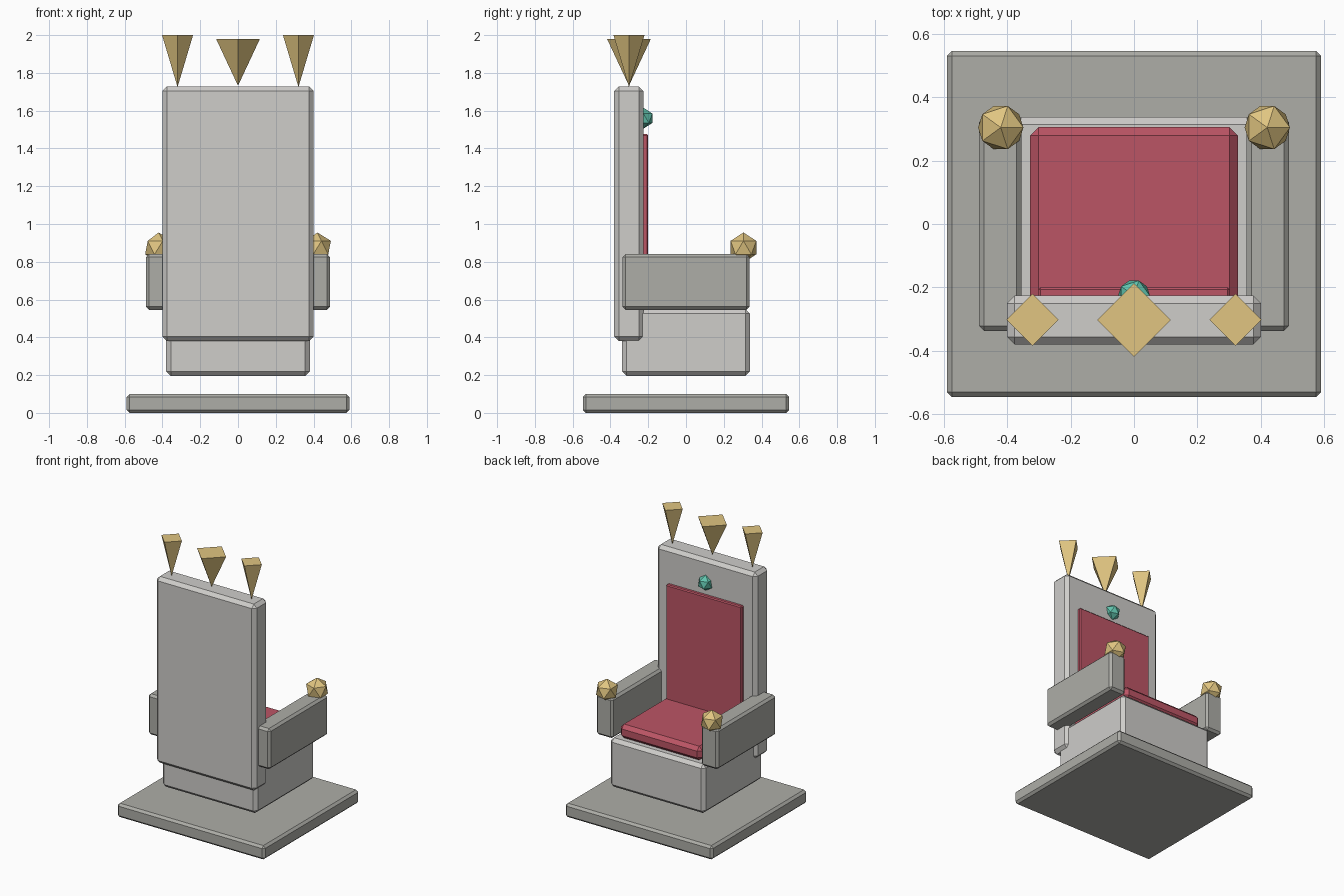
import bpy, bmesh
from mathutils import Matrix, Vector

if "Cube" in bpy.data.objects:
    bpy.data.objects.remove(bpy.data.objects["Cube"])


def material(name, rgb):
    m = bpy.data.materials.new(name)
    m.diffuse_color = (*rgb, 1)
    m.use_nodes = True
    m.node_tree.nodes["Principled BSDF"].inputs["Base Color"].default_value = m.diffuse_color
    return m


PALE = material("pale_stone", (0.62, 0.61, 0.59))
STONE = material("dark_stone", (0.42, 0.42, 0.39))
RED = material("red_cloth", (0.50, 0.09, 0.13))
GOLD = material("gold", (0.75, 0.56, 0.22))
TEAL = material("teal_gem", (0.12, 0.55, 0.42))


def finish(name, bm, mat):
    mesh = bpy.data.meshes.new(name)
    bmesh.ops.recalc_face_normals(bm, faces=bm.faces)
    bm.to_mesh(mesh)
    bm.free()
    mesh.materials.append(mat)
    ob = bpy.data.objects.new(name, mesh)
    bpy.context.collection.objects.link(ob)
    return ob


def box(name, lo, hi, bevel, mat):
    """Chamfered block between two opposite corners."""
    lo, hi = Vector(lo), Vector(hi)
    bm = bmesh.new()
    place = Matrix.Translation((lo + hi) / 2) @ Matrix.Diagonal((*(hi - lo), 1))
    bmesh.ops.create_cube(bm, size=1, matrix=place)
    ob = finish(name, bm, mat)
    mod = ob.modifiers.new("chamfer", "BEVEL")
    mod.width, mod.segments = bevel, 1
    return ob


def ball(name, centre, radius, mat):
    """Twenty-sided faceted ball."""
    bm = bmesh.new()
    bmesh.ops.create_icosphere(bm, subdivisions=1, radius=radius,
                               matrix=Matrix.Translation(centre))
    return finish(name, bm, mat)


def spike(name, x, radius, z0, z1):
    """Four-sided pyramid standing on its tip."""
    bm = bmesh.new()
    bmesh.ops.create_cone(bm, cap_ends=True, segments=4, radius1=0, radius2=radius,
                          depth=z1 - z0,
                          matrix=Matrix.Translation((x, -0.302, (z0 + z1) / 2)))
    bmesh.ops.remove_doubles(bm, verts=bm.verts, dist=1e-5)
    return finish(name, bm, GOLD)


# Stone body
box("plinth", (-0.59, -0.546, 0), (0.59, 0.546, 0.10), 0.016, STONE)
box("seat", (-0.38, -0.338, 0.195), (0.38, 0.338, 0.55), 0.024, PALE)
box("backrest", (-0.40, -0.38, 0.38), (0.40, -0.226, 1.728), 0.024, PALE)

# Upholstery
box("seat_cushion", (-0.327, -0.305, 0.55), (0.327, 0.305, 0.65), 0.026, RED)
box("back_panel", (-0.302, -0.25, 0.625), (0.302, -0.20, 1.476), 0.007, RED)

# Arms, knobs and outer crown spikes on both sides
for side, s in (("left", -1), ("right", 1)):
    xs = sorted((s * 0.354, s * 0.488))
    box(f"{side}_arm", (xs[0], -0.337, 0.546), (xs[1], 0.337, 0.84), 0.016, STONE)
    ball(f"{side}_arm_knob", (s * 0.42, 0.304, 0.875), 0.08, GOLD)
    spike(f"{side}_crown_spike", s * 0.32, 0.082, 1.725, 2.0)

# Centre spike and gem
spike("centre_crown_spike", 0, 0.116, 1.732, 1.98)
ball("gem", (0, -0.226, 1.56), 0.056, TEAL)
